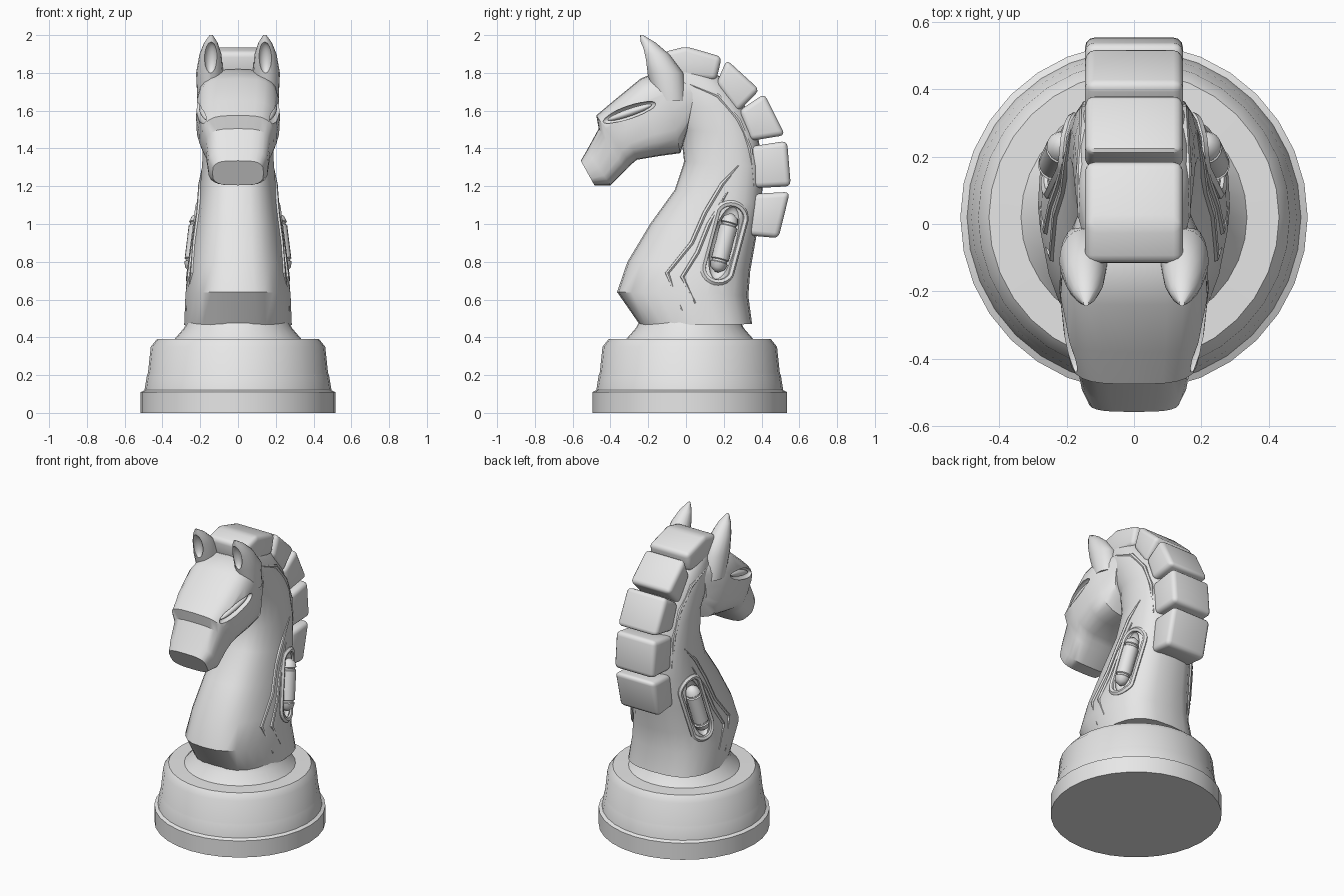
import bpy, bmesh, math
from mathutils import Vector, Matrix

cube = bpy.data.objects.get("Cube")
if cube:
    bpy.data.objects.remove(cube, do_unlink=True)

GREY = (0.8, 0.8, 0.8, 1)
grey = bpy.data.materials.new("plain_grey")
grey.use_nodes = True
grey.diffuse_color = GREY
grey.node_tree.nodes["Principled BSDF"].inputs["Base Color"].default_value = GREY


def activate(ob):
    bpy.ops.object.select_all(action='DESELECT')
    ob.select_set(True)
    bpy.context.view_layer.objects.active = ob


def finish(name, bm):
    """Turn a bmesh into a named grey object."""
    bmesh.ops.recalc_face_normals(bm, faces=bm.faces)
    me = bpy.data.meshes.new(name)
    bm.to_mesh(me)
    bm.free()
    me.materials.append(grey)
    ob = bpy.data.objects.new(name, me)
    bpy.context.collection.objects.link(ob)
    bpy.context.view_layer.update()
    return ob


def skin(name, rings):
    """Join equal rings of points into a closed tube."""
    bm = bmesh.new()
    loops = [[bm.verts.new(p) for p in ring] for ring in rings]
    n = len(loops[0])
    for a, b in zip(loops, loops[1:]):
        for i in range(n):
            j = (i + 1) % n
            bm.faces.new((a[i], a[j], b[j], b[i]))
    bm.faces.new(loops[0])
    bm.faces.new(loops[-1])
    return finish(name, bm)


def loft(name, stations, power, sides=24, narrow=0.0):
    """Stations: front y, front z, back y, back z, half width."""
    def bend(v):
        return math.copysign(abs(v) ** power, v)
    rings = []
    for fy, fz, by, bz, w in stations:
        ring = []
        for i in range(sides):
            a = math.tau * i / sides
            u, s = bend(math.cos(a)), bend(math.sin(a))
            k = (1 + u) / 2
            x = w * s * (1 - narrow * max(0, u))
            ring.append((x, by + (fy - by) * k, bz + (fz - bz) * k))
        rings.append(ring)
    return skin(name, rings)


def lathe(name, profile, sides, matrix=Matrix()):
    rings = [[matrix @ Vector((r * math.cos(math.tau * i / sides),
                               r * math.sin(math.tau * i / sides), z))
              for i in range(sides)] for r, z in profile]
    return skin(name, rings)


def frame(p0, p1):
    """Matrix at the middle of p0-p1, z along it, x outward."""
    z = (p1 - p0).normalized()
    x = Vector((1, 0, 0))
    x = (x - z * x.dot(z)).normalized()
    m = Matrix((x, z.cross(x), z)).transposed().to_4x4()
    return Matrix.Translation((p0 + p1) / 2) @ m


def ellipsoid(name, matrix, size):
    bm = bmesh.new()
    bmesh.ops.create_uvsphere(bm, u_segments=20, v_segments=12, radius=1,
                              matrix=matrix @ Matrix.Diagonal((*size, 1)))
    return finish(name, bm)


def cut(ob, cutter):
    cutter.hide_render = True
    mod = ob.modifiers.new("cut", 'BOOLEAN')
    mod.operation, mod.solver, mod.object = 'DIFFERENCE', 'EXACT', cutter
    activate(ob)
    bpy.ops.object.modifier_apply(modifier=mod.name)
    bpy.data.objects.remove(cutter, do_unlink=True)
    bpy.context.view_layer.update()


def on_side(ob, side, y, z):
    """Point on the flank of an object."""
    hit, loc, _, _ = ob.ray_cast((side, y, z), (-side, 0, 0))
    return loc.copy() if hit else Vector((side * 0.2, y, z))


def tube(name, points, radius, closed=False):
    cu = bpy.data.curves.new(name, 'CURVE')
    cu.dimensions = '3D'
    cu.bevel_depth, cu.bevel_resolution, cu.resolution_u = radius, 1, 4
    cu.use_fill_caps = not closed
    sp = cu.splines.new('POLY')
    sp.points.add(len(points) - 1)
    for i, p in enumerate(points):
        sp.points[i].co = (*p, 1)
        if not closed and i in (0, len(points) - 1):
            sp.points[i].radius = 0.3
    sp.use_cyclic_u = closed
    cu.materials.append(grey)
    ob = bpy.data.objects.new(name, cu)
    bpy.context.collection.objects.link(ob)
    activate(ob)
    bpy.ops.object.convert(target='MESH')


# Round stepped base
lathe("base", [(0.515, 0), (0.515, 0.11), (0.495, 0.12), (0.482, 0.2), (0.477, 0.21),
               (0.462, 0.35), (0.43, 0.39), (0.335, 0.392), (0.285, 0.45), (0.27, 0.48)],
      32, Matrix.Translation((0, 0.02, 0)))

# Curved neck and chest
neck = loft("neck", [
    (-0.24, 0.46, 0.35, 0.47, 0.285), (-0.365, 0.64, 0.33, 0.62, 0.278),
    (-0.31, 0.80, 0.34, 0.75, 0.255), (-0.19, 1.0, 0.37, 0.92, 0.228),
    (-0.06, 1.18, 0.40, 1.1, 0.205), (-0.01, 1.33, 0.41, 1.3, 0.19),
    (-0.03, 1.5, 0.38, 1.47, 0.182), (-0.1, 1.6, 0.31, 1.63, 0.175),
    (-0.16, 1.7, 0.2, 1.77, 0.165), (-0.18, 1.76, 0.03, 1.86, 0.14)], 0.72, narrow=0.18)

# Head with brow step and muzzle
head = loft("head", [
    (0.06, 1.78, 0.0, 1.47, 0.165), (-0.12, 1.82, -0.03, 1.375, 0.213),
    (-0.24, 1.77, -0.14, 1.36, 0.222), (-0.38, 1.655, -0.26, 1.34, 0.208),
    (-0.475, 1.575, -0.29, 1.315, 0.19), (-0.462, 1.505, -0.32, 1.285, 0.172),
    (-0.525, 1.39, -0.40, 1.205, 0.158), (-0.557, 1.335, -0.485, 1.205, 0.135)], 0.6)

# Segmented mane: outer edge start and end, inner edge end and start
blocks = [
    ((-0.12, 1.91), (0.0, 1.94), (0.19, 1.885), (0.16, 1.76), (-0.1, 1.78)),
    ((0.215, 1.87), (0.39, 1.71), (0.27, 1.59), (0.16, 1.74)),
    ((0.415, 1.69), (0.525, 1.47), (0.34, 1.44), (0.28, 1.6)),
    ((0.535, 1.44), (0.555, 1.2), (0.36, 1.19), (0.34, 1.41)),
    ((0.55, 1.17), (0.49, 0.925), (0.33, 0.94), (0.36, 1.16))]
for i, outline in enumerate(blocks):
    block = skin(f"mane_block_{i + 1}", [[(x, y, z) for y, z in outline] for x in (-0.145, 0.145)])
    mod = block.modifiers.new("round", 'BEVEL')
    mod.width, mod.segments = 0.028, 3
    activate(block)
    bpy.ops.object.modifier_apply(modifier=mod.name)

for side, label in ((1, "left"), (-1, "right")):
    # Pointed ear with a hollow front: height, y, width, depth
    rings = []
    for z, y, rx, ry in ((1.65, -0.08, 0.065, 0.08), (1.8, -0.11, 0.072, 0.095),
                         (1.9, -0.16, 0.058, 0.07), (1.96, -0.2, 0.036, 0.04),
                         (2.0, -0.235, 0.008, 0.008)):
        cx = side * (0.15 - 0.04 * max(0, z - 1.8))
        rings.append([(cx + rx * math.cos(math.tau * i / 16), y + ry * math.sin(math.tau * i / 16), z)
                      for i in range(16)])
    ear = skin(f"{label}_ear", rings)
    hollow = frame(Vector((side * 0.145, -0.21, 1.8)), Vector((side * 0.142, -0.245, 1.96)))
    cut(ear, ellipsoid("ear_cutter", hollow, (0.036, 0.04, 0.085)))

    # Slit eye below the brow
    eye = frame(on_side(head, side, -0.43, 1.545), on_side(head, side, -0.17, 1.635))
    cut(head, ellipsoid("eye_cutter", eye, (0.035, 0.036, 0.15)))
    ellipsoid(f"{label}_eye", eye @ Matrix.Translation((-0.02 * side, 0, 0)), (0.025, 0.02, 0.125))

    # Ridges along the neck muscles
    paths = [((0.28, 1.31), (0.19, 1.21), (0.1, 1.06), (0.03, 0.9), (-0.1, 0.74), (-0.02, 0.54)),
             ((0.22, 1.17), (0.12, 1.0), (0.06, 0.85), (-0.02, 0.72), (0.05, 0.58)),
             ((0.02, 1.74), (0.17, 1.68), (0.28, 1.55), (0.34, 1.4), (0.36, 1.2))]
    for i, path in enumerate(paths):
        tube(f"{label}_neck_ridge_{i + 1}", [on_side(neck, side, *p) for p in path], 0.012)

    # Capsule set in a rimmed slot
    low, high = on_side(neck, side, 0.165, 0.755), on_side(neck, side, 0.24, 1.045)
    seat = frame(low, high)
    rim = []
    for i in range(24):
        a = math.tau * i / 24
        p = seat @ Vector((0, 0.078 * math.cos(a),
                           0.075 * math.sin(a) + math.copysign(0.14, math.sin(a + 0.01))))
        rim.append(on_side(neck, side, p.y, p.z))
    tube(f"{label}_slot_rim", rim, 0.017, closed=True)
    cut(neck, ellipsoid("slot_cutter", seat, (0.045, 0.068, 0.2)))
    half = [(0.047, 0), (0.047, 0.09), (0.04, 0.095), (0.04, 0.105),
            (0.047, 0.11), (0.038, 0.14), (0.01, 0.16)]
    profile = [(r, -z) for r, z in reversed(half[1:])] + half
    lathe(f"{label}_capsule", profile, 16, seat)

# Smooth shading with crisp edges
for ob in bpy.context.collection.objects:
    if ob.type == 'MESH' and grey.name in ob.data.materials:
        activate(ob)
        bpy.ops.object.shade_smooth_by_angle(angle=math.radians(38))
